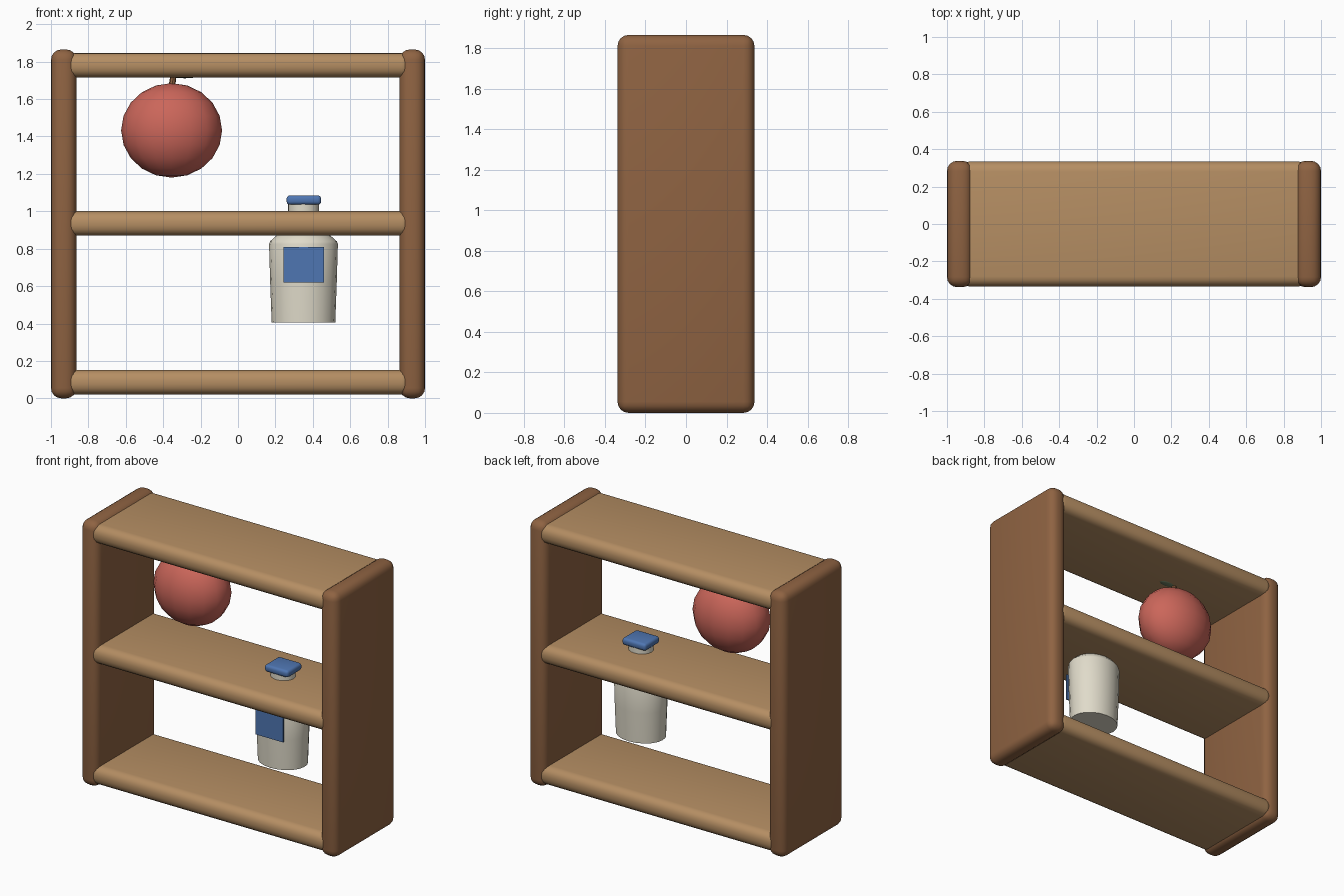
import bpy, bmesh, math

if "Cube" in bpy.data.objects:
    bpy.data.objects.remove(bpy.data.objects["Cube"])


def material(name, hex_code):
    def lin(c):
        return c / 12.92 if c <= 0.04045 else ((c + 0.055) / 1.055) ** 2.4
    m = bpy.data.materials.new(name)
    rgb = [lin(int(hex_code[i:i + 2], 16) / 255) for i in (0, 2, 4)]
    m.diffuse_color = (*rgb, 1)
    m.use_nodes = True
    m.node_tree.nodes["Principled BSDF"].inputs["Base Color"].default_value = m.diffuse_color
    return m


DARK_WOOD = material("dark wood", "8F6342")
LIGHT_WOOD = material("light wood", "B58E63")
RED = material("red", "CB665A")
CREAM = material("cream", "E0DBCA")
BLUE = material("blue", "4F76B2")
GREEN = material("grey green", "6F7F62")


def finish(name, bm, mat, loc=(0, 0, 0), rot=(0, 0, 0), angle=40):
    bmesh.ops.recalc_face_normals(bm, faces=bm.faces)
    mesh = bpy.data.meshes.new(name)
    bm.to_mesh(mesh)
    bm.free()
    mesh.materials.append(mat)
    ob = bpy.data.objects.new(name, mesh)
    bpy.context.collection.objects.link(ob)
    ob.location = loc
    ob.rotation_euler = rot
    bpy.ops.object.select_all(action="DESELECT")
    ob.select_set(True)
    bpy.context.view_layer.objects.active = ob
    bpy.ops.object.shade_smooth_by_angle(angle=math.radians(angle))
    return ob


def box(name, size, loc, mat, bevel=0.0, segments=4):
    bm = bmesh.new()
    bmesh.ops.create_cube(bm, size=1)
    bmesh.ops.scale(bm, vec=size, verts=bm.verts)
    if bevel:
        bmesh.ops.bevel(bm, geom=bm.edges[:], offset=bevel, segments=segments,
                        profile=0.5, affect="EDGES")
    return finish(name, bm, mat, loc)


def oval_lathe(name, profile, loc, mat, sides=20):
    """Stack of oval rings (half width, half depth, height), capped at both ends."""
    bm = bmesh.new()
    rings = []
    for rx, ry, z in profile:
        rings.append([bm.verts.new((rx * math.cos(a), ry * math.sin(a), z))
                      for a in (2 * math.pi * i / sides for i in range(sides))])
    for low, high in zip(rings, rings[1:]):
        for i in range(sides):
            j = (i + 1) % sides
            bm.faces.new((low[i], low[j], high[j], high[i]))
    bm.faces.new(rings[0][::-1])
    bm.faces.new(rings[-1])
    return finish(name, bm, mat, loc)


# Side panels
for side, x in (("left", -0.932), ("right", 0.932)):
    box(side + "_side_panel", (0.136, 0.676, 1.865), (x, 0, 0.9325), DARK_WOOD, 0.055)

# Shelves
for level, z in (("bottom", 0.086), ("middle", 0.935), ("top", 1.781)):
    box(level + "_shelf", (1.86, 0.67, 0.131), (0, 0, z), LIGHT_WOOD, 0.055)

# Hanging fruit
bm = bmesh.new()
bmesh.ops.create_uvsphere(bm, u_segments=16, v_segments=10, radius=1)
bmesh.ops.scale(bm, vec=(0.27, 0.205, 0.2525), verts=bm.verts)
finish("fruit", bm, RED, (-0.355, 0, 1.4325))

# Fruit stem, tilted slightly
bm = bmesh.new()
bmesh.ops.create_cone(bm, cap_ends=True, segments=8, radius1=0.018, radius2=0.015, depth=0.14)
finish("fruit_stem", bm, DARK_WOOD, (-0.346, 0, 1.72), (0, 0.14, 0))

# Leaf
bm = bmesh.new()
bmesh.ops.create_uvsphere(bm, u_segments=10, v_segments=6, radius=1)
bmesh.ops.scale(bm, vec=(0.065, 0.03, 0.008), verts=bm.verts)
finish("leaf", bm, GREEN, (-0.285, 0, 1.719))

# Jar body with shoulder, and neck
oval_lathe("jar_body", [(0.17, 0.14, 0.405), (0.178, 0.148, 0.62), (0.184, 0.152, 0.825),
                        (0.178, 0.147, 0.84), (0.142, 0.117, 0.872), (0.085, 0.075, 0.90)],
           (0.35, 0, 0), CREAM)
oval_lathe("jar_neck", [(0.083, 0.075, 0.89), (0.083, 0.075, 1.04)], (0.35, 0, 0), CREAM)

# Jar lid and label
box("jar_lid", (0.185, 0.165, 0.05), (0.352, 0, 1.06), BLUE, 0.018, 3)
box("jar_label", (0.215, 0.009, 0.19), (0.352, -0.152, 0.714), BLUE)
